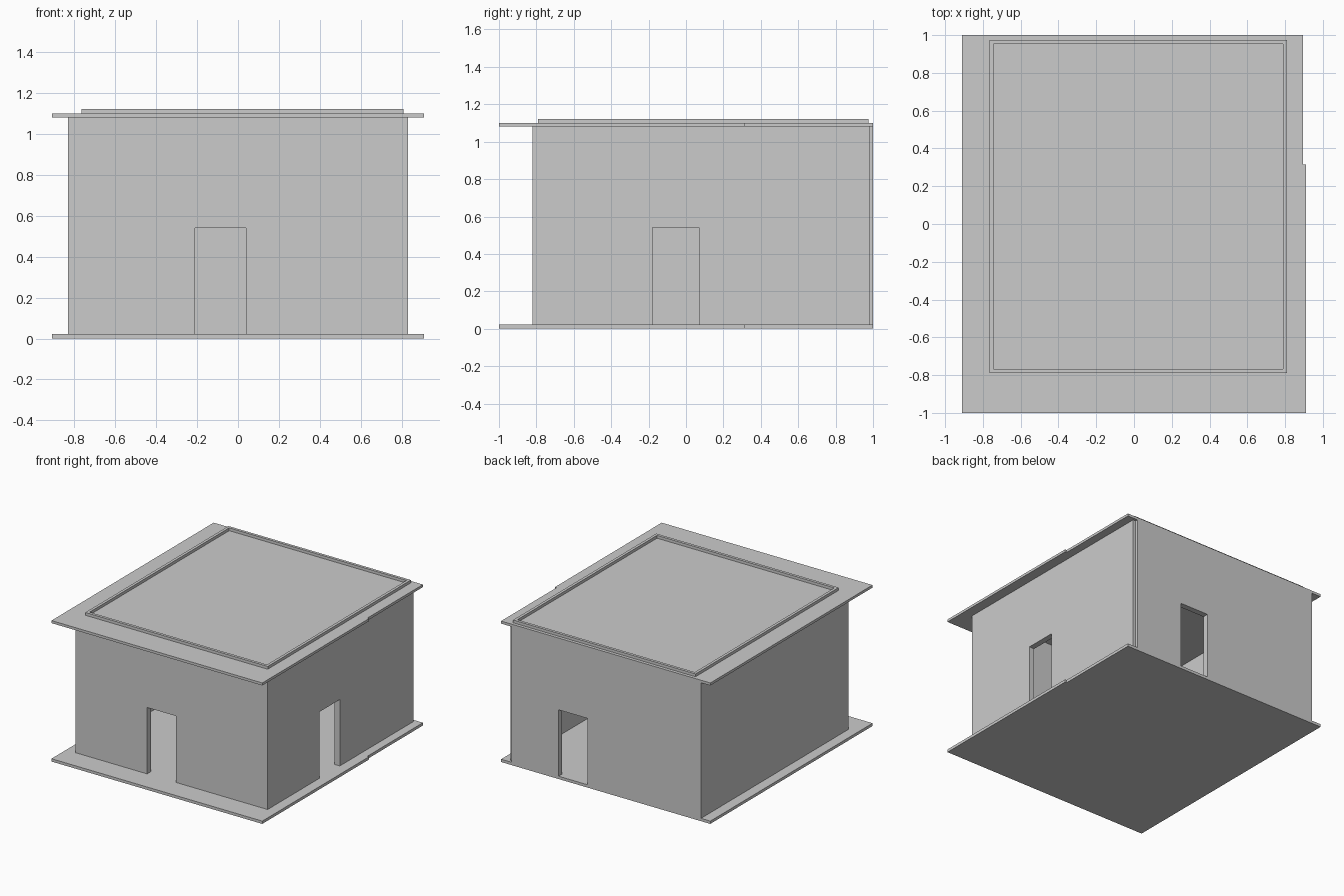
import bpy, bmesh
from mathutils import Vector

if "Cube" in bpy.data.objects:
    bpy.data.objects.remove(bpy.data.objects["Cube"])


def extrude_outline(name, points, direction):
    """Solid made by sweeping a flat outline along a vector."""
    bm = bmesh.new()
    face = bm.faces.new([bm.verts.new(p) for p in points])
    swept = bmesh.ops.extrude_face_region(bm, geom=[face])
    verts = [g for g in swept["geom"] if isinstance(g, bmesh.types.BMVert)]
    bmesh.ops.translate(bm, verts=verts, vec=Vector(direction))
    bmesh.ops.recalc_face_normals(bm, faces=bm.faces)
    mesh = bpy.data.meshes.new(name)
    bm.to_mesh(mesh)
    bm.free()
    obj = bpy.data.objects.new(name, mesh)
    bpy.context.collection.objects.link(obj)
    return obj


def box(name, x0, x1, y0, y1, z0, z1):
    pts = [(x0, y0, z0), (x1, y0, z0), (x1, y1, z0), (x0, y1, z0)]
    return extrude_outline(name, pts, (0, 0, z1 - z0))


FLOOR, CEILING, DOOR_TOP, T = 0.022, 1.08, 0.54, 0.045


def wall(name, axis, start, end, outer, inward, door=None):
    """Upright wall running along x or y, with an optional doorway."""
    prof = [(start, FLOOR)]
    if door:
        a, b = door
        prof += [(a, FLOOR), (a, DOOR_TOP), (b, DOOR_TOP), (b, FLOOR)]
    prof += [(end, FLOOR), (end, CEILING), (start, CEILING)]
    if axis == "x":
        return extrude_outline(name, [(s, outer, z) for s, z in prof], (0, inward * T, 0))
    return extrude_outline(name, [(outer, s, z) for s, z in prof], (inward * T, 0, 0))


# Floor and roof slabs share a footprint with a small step on the right edge
footprint = [(-0.91, -1), (0.91, -1), (0.91, 0.315), (0.896, 0.315), (0.896, 1), (-0.91, 1)]
for name, z, h in (("floor_slab", 0, FLOOR), ("roof_slab", CEILING, 0.02)):
    extrude_outline(name, [(x, y, z) for x, y in footprint], (0, 0, h))

# Four walls; the back right corner keeps a small open notch
wall("front_wall", "x", -0.83, 0.83, -0.82, 1, (-0.21, 0.04))
wall("back_wall", "x", -0.83, 0.807, 1.0, -1, (0.15, 0.40))
wall("left_wall", "y", -0.82 + T, 1.0 - T, -0.83, 1)
wall("right_wall", "y", -0.82 + T, 0.98, 0.83, -1, (-0.18, 0.07))

# Low raised rim around the roof
x0, x1, y0, y1, w = -0.765, 0.81, -0.79, 0.975, 0.022
z0, z1 = 1.10, 1.122
box("roof_rim_front", x0, x1, y0, y0 + w, z0, z1)
box("roof_rim_back", x0, x1, y1 - w, y1, z0, z1)
box("roof_rim_left", x0, x0 + w, y0 + w, y1 - w, z0, z1)
box("roof_rim_right", x1 - w, x1, y0 + w, y1 - w, z0, z1)
